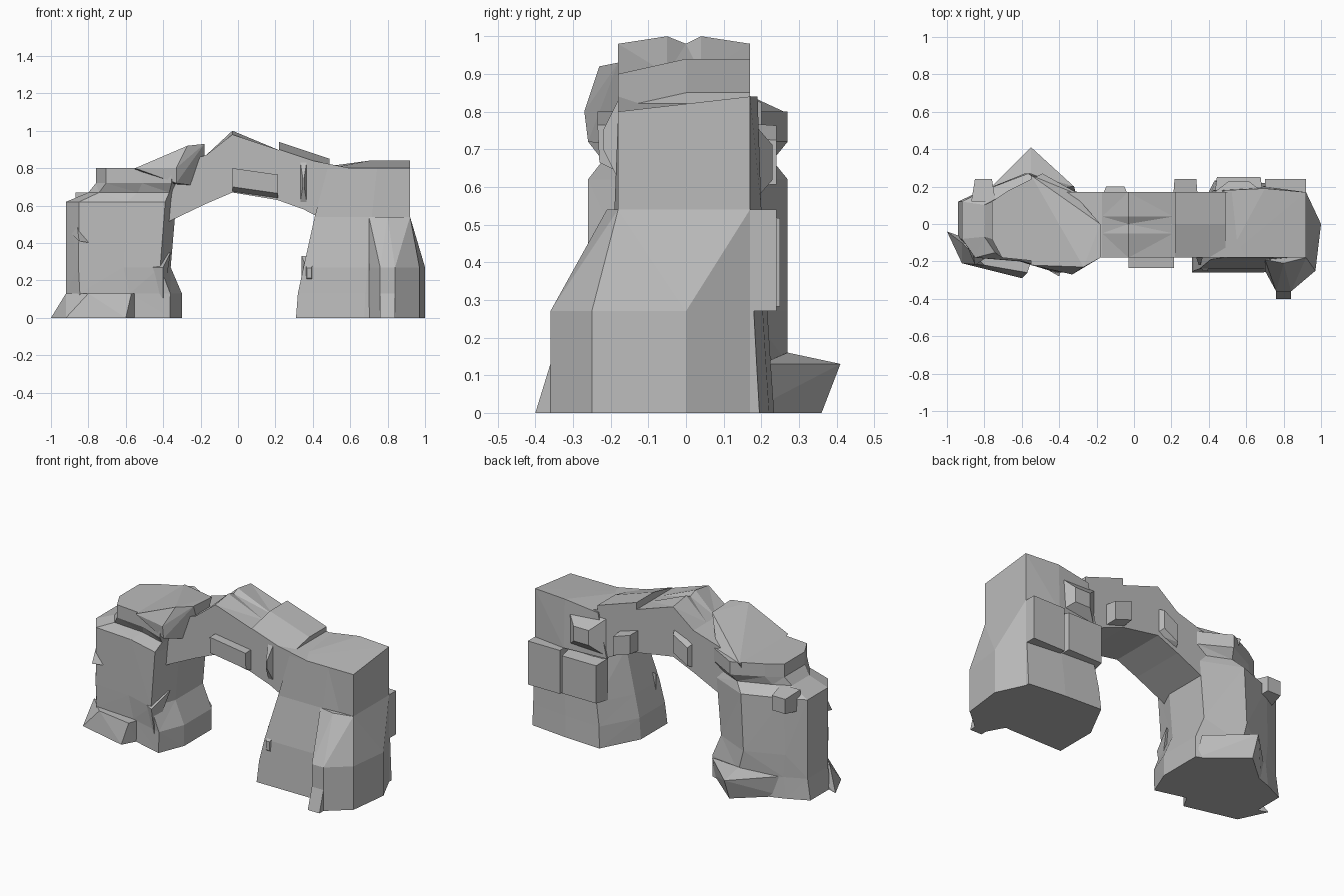
import bpy
import bmesh

default_cube = bpy.data.objects.get("Cube")
if default_cube:
    bpy.data.objects.remove(default_cube, do_unlink=True)

# One plain stone colour
stone = bpy.data.materials.new("grey_stone")
stone.use_nodes = True
stone.diffuse_color = (.5, .5, .5, 1)
shader = stone.node_tree.nodes["Principled BSDF"]
shader.inputs["Base Color"].default_value = stone.diffuse_color
shader.inputs["Roughness"].default_value = .9


def finish(bm, name):
    """Turn a bmesh into a flat-shaded stone object."""
    bmesh.ops.recalc_face_normals(bm, faces=bm.faces[:])
    mesh = bpy.data.meshes.new(name)
    bm.to_mesh(mesh)
    bm.free()
    mesh.materials.append(stone)
    rock_object = bpy.data.objects.new(name, mesh)
    bpy.context.collection.objects.link(rock_object)


def loft(name, rings):
    """Skin a closed, faceted body through matching rings of points."""
    bm = bmesh.new()
    loops = [[bm.verts.new(point) for point in ring] for ring in rings]
    for low, high in zip(loops, loops[1:]):
        for i in range(len(low)):
            bm.faces.new((low[i - 1], low[i], high[i], high[i - 1]))
    bm.faces.new(loops[0])
    bm.faces.new(loops[-1])
    bmesh.ops.triangulate(bm, faces=bm.faces[:])
    finish(bm, name)


def pillar(name, outline, levels):
    """Stack one outline, stretched between two sides and flared per level."""
    rings = []
    for z, west, east, flare in levels:
        rings.append([(west + (east - west) * across, depth * flare, z)
                      for across, depth in outline])
    loft(name, rings)


def crag(name, points):
    """Angular boulder: the convex hull of a few corners."""
    bm = bmesh.new()
    verts = [bm.verts.new(point) for point in points]
    result = bmesh.ops.convex_hull(bm, input=verts)
    loose = [item for item in result["geom_interior"]
             if isinstance(item, bmesh.types.BMVert)]
    bmesh.ops.delete(bm, geom=loose, context="VERTS")
    finish(bm, name)


def block(name, x_range, y_range, z_range, shrink=1, slope=0):
    """Stone growing in y from its root to a smaller face, sloping along x."""
    x_mid = sum(x_range) / 2
    z_mid = sum(z_range) / 2
    corners = []
    for y, scale in zip(y_range, (1, shrink)):
        for x in x_range:
            for z in z_range:
                corners.append((x_mid + (x - x_mid) * scale, y,
                                z_mid + (z - z_mid) * scale + slope * (x - x_mid)))
    crag(name, corners)


# Right pillar: broad, with a pointed back and a pinched neck
pillar("right_pillar",
       [(0, -.08), (.12, -.18), (.55, -.2), (.9, -.26), (1, -.1),
        (1, .17), (.6, .27), (.2, .18), (0, .12)],
       [(0, -.94, -.3, 1), (.13, -.92, -.3, 1), (.27, -.92, -.36, 1),
        (.62, -.92, -.33, 1), (.67, -.8, -.32, .85), (.72, -.76, -.31, 1),
        (.8, -.76, -.31, 1)])

# Left pillar: squarer, leaning away from the opening
pillar("left_pillar",
       [(0, -.2), (.6, -.2), (1, -.18), (1, .15), (.6, .17), (.2, .18), (0, 0)],
       [(0, .31, .92, 1.3), (.13, .32, .92, 1.25), (.27, .35, .92, 1.2),
        (.54, .41, .92, .95), (.8, .48, .92, .9)])

# Squared head of the left pillar, rising towards the back
crag("left_pillar_head",
     [(.42, -.18, .54), (.92, -.18, .54), (.92, .17, .54), (.7, .2, .54),
      (.42, .18, .54), (.5, -.18, .8), (.92, -.18, .8), (.92, .17, .84),
      (.7, .19, .84), (.48, .18, .81)])

# Buttress wrapping the outer front corner of the left pillar
buttress_base = [(.7, -.25), (.76, -.36), (.84, -.36), (.97, -.25), (1, 0), (.92, .17)]
buttress_top = [(.7, -.19), (.8, -.21), (.92, -.18), (.92, .17)]
crag("left_buttress",
     [(x, y, z) for z in (0, .27) for x, y in buttress_base]
     + [(x, y, .54) for x, y in buttress_top])

# Bridge: position along x, underside and top, split at the summit
spans = [(-.4, .5, .8), (-.17, .61, .87), (-.03, .67, .98),
         (.21, .63, .9), (.35, .58, .85), (.6, .45, .8)]
rings = []
for x, low, high in spans:
    crest = high + .02 if x == -.03 else high
    rings.append([(x, -.18, low), (x, .17, low), (x, .17, high),
                  (x, .04, crest), (x, 0, high), (x, -.05, crest), (x, -.18, high)])
loft("bridge", rings)

# Stones lying along the top
crag("bridge_cap",
     [(x, y, z - drop) for x, drop in ((.22, 0), (.49, .09))
      for y, z in ((-.18, .86), (.17, .86), (-.18, .9), (0, .94), (.17, .94))])
crag("shoulder_hump",
     [(-.55, -.22, .8), (-.55, .26, .8), (-.33, -.27, .8), (-.27, -.23, .92),
      (-.18, -.18, .93), (-.18, 0, .92), (-.18, -.1, .7), (-.33, .17, .8),
      (-.33, -.26, .72), (-.55, .2, .7)])

# Ledges on the bridge faces
crag("front_ledge",
     [(x, y, z - drop) for x, drop in ((-.03, 0), (.215, .035))
      for y, z in ((-.17, .67), (-.23, .7), (-.235, .8), (-.17, .8))])
block("back_ledge", (-.17, -.03), (.15, .2), (.66, .82), .7, .4)
block("back_knob", (.21, .34), (.15, .24), (.62, .75), .9, -.3)

# Spreading feet
crag("right_front_foot",
     [(-1, -.04, 0), (-.92, -.21, 0), (-.6, -.29, 0), (-.55, -.2, 0),
      (-.92, -.1, .13), (-.8, -.22, .13), (-.57, -.26, .13), (-.55, -.2, .13)])
crag("right_back_foot",
     [(-.78, .16, 0), (-.55, .36, 0), (-.31, .16, 0),
      (-.78, .18, .13), (-.55, .41, .13), (-.32, .2, .13), (-.55, .27, .16)])
crag("left_toe",
     [(x, y, z) for x in (.76, .84)
      for y, z in ((-.4, 0), (-.3, 0), (-.36, .13))])

# Crags on the right pillar
crag("inner_spur",
     [(-.54, -.2, .27), (-.4, -.28, .27), (-.4, -.25, .1), (-.36, -.15, .35)])
crag("outer_chip",
     [(-.9, -.1, .46), (-.85, -.22, .41), (-.79, -.18, .4), (-.86, -.16, .5)])
block("back_outer_knob", (-.87, -.74), (.12, .24), (.54, .67), .7)

# Crags on the left pillar
block("back_panel", (.7, .92), (.14, .24), (.27, .54))
block("back_inner_panel", (.43, .69), (.15, .25), (.27, .53), .9)
block("back_upper_crag", (.43, .69), (.17, .23), (.55, .78), .4)
block("arch_sliver", (.33, .37), (-.17, -.22), (.6, .85), .2)
block("inner_chip", (.34, .42), (-.19, -.25), (.15, .33), .3)
